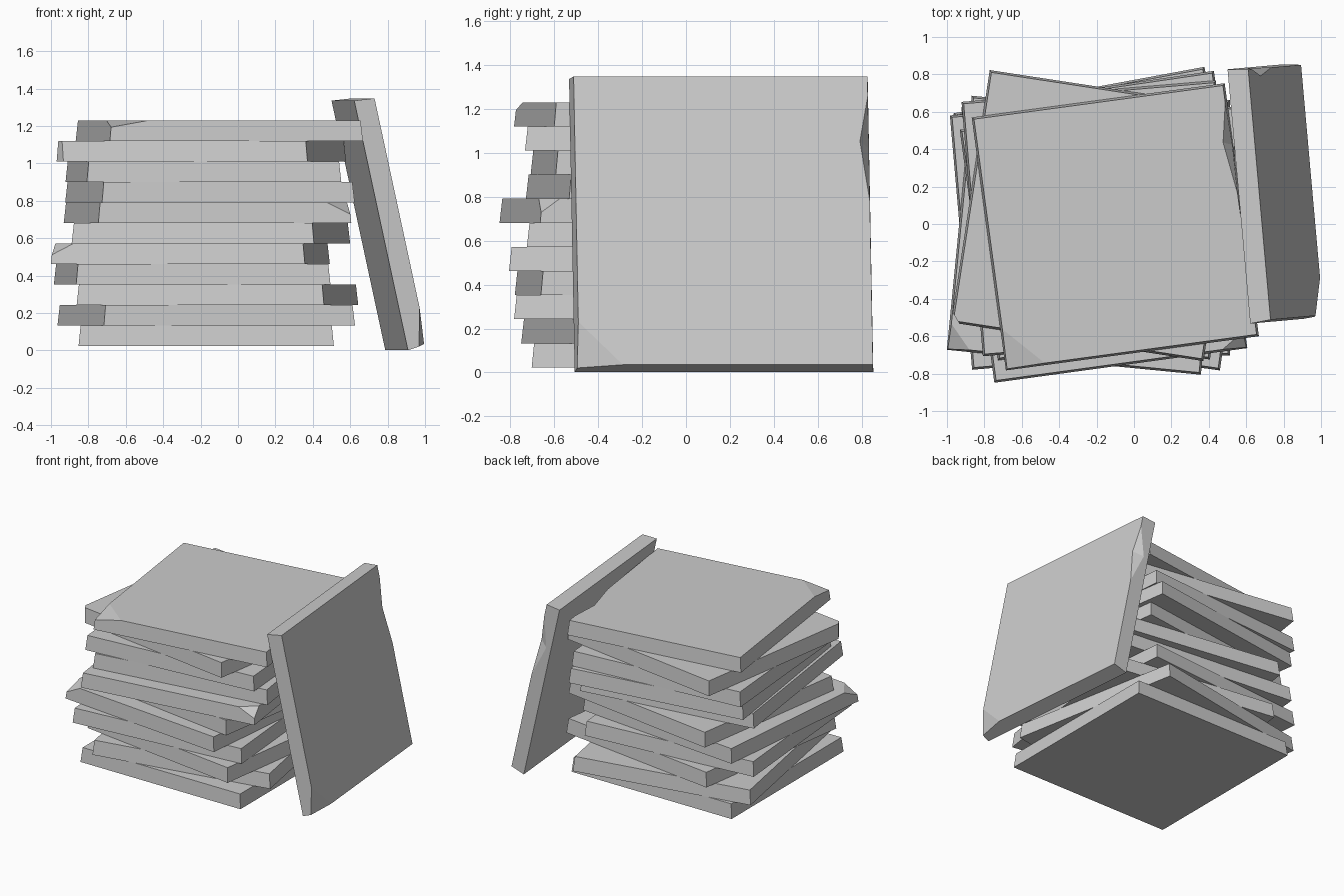
import bpy, bmesh
from math import radians
from mathutils import Matrix, Vector

if "Cube" in bpy.data.objects:
    bpy.data.objects.remove(bpy.data.objects["Cube"])

T = 0.11  # slab thickness


def slab(name, matrix, size=1.365, cuts=(), dent=False):
    """Slightly tapered square slab; cuts = (sx, sy, along_x, along_y, down) corner chips."""
    b, h = size / 2, T / 2
    t = b - 0.011
    bm = bmesh.new()
    low = [bm.verts.new((x * b, y * b, -h)) for x, y in ((-1, -1), (1, -1), (1, 1), (-1, 1))]
    top = [bm.verts.new((x * t, y * t, h)) for x, y in ((-1, -1), (1, -1), (1, 1), (-1, 1))]
    bm.faces.new(low[::-1])
    for i in (0, 2, 3):
        j = (i + 1) % 4
        bm.faces.new((low[i], low[j], top[j], top[i]))
    if dent:
        # broken notch along the +x top edge
        p, q = bm.verts.new((t, 0.09, h)), bm.verts.new((t, 0.58, h))
        m = bm.verts.new((t - 0.04, 0.37, h))
        d = bm.verts.new((t + 0.007, 0.35, h - 0.07))
        bm.faces.new((low[1], low[2], top[2], q, d, p, top[1]))
        bm.faces.new((top[0], top[1], p, m, q, top[2], top[3]))
        bm.faces.new((p, d, m))
        bm.faces.new((d, q, m))
    else:
        bm.faces.new((low[1], low[2], top[2], top[1]))
        bm.faces.new(top)
    # chipped corners
    for sx, sy, ax, ay, down in cuts:
        c = Vector((sx * t, sy * t, h))
        n = Vector((sx / ax, sy / ay, 1 / down if down else 0)).normalized()
        r = bmesh.ops.bisect_plane(bm, geom=bm.verts[:] + bm.edges[:] + bm.faces[:],
                                   plane_co=c - Vector((sx * ax, 0, 0)),
                                   plane_no=n, clear_outer=True)
        rim = [e for e in r["geom_cut"] if isinstance(e, bmesh.types.BMEdge)]
        bmesh.ops.edgeloop_fill(bm, edges=rim)
    bmesh.ops.recalc_face_normals(bm, faces=bm.faces[:])
    me = bpy.data.meshes.new(name)
    bm.to_mesh(me)
    bm.free()
    ob = bpy.data.objects.new(name, me)
    ob.matrix_world = matrix
    bpy.context.collection.objects.link(ob)


# stacked slabs, bottom to top: x, y, turn, size, chips, dent
stack = [
    (-0.17, -0.02, 0.0, 1.365, (), False),
    (-0.17, 0.045, 10.5, 1.365, (), False),
    (-0.11, -0.03, -7.9, 1.335, (), False),
    (-0.245, -0.04, 5.0, 1.365, (), False),
    (-0.255, -0.06, -5.6, 1.365, ((-1, -1, 0.11, 0.13, 0.055),), False),
    (-0.145, 0.02, -8.5, 1.31, (), False),
    (-0.163, -0.08, 7.8, 1.365, ((1, -1, 0.12, 0.08, 0.055),), False),
    (-0.15, 0.045, 8.3, 1.365, (), False),
    (-0.185, 0.03, 4.8, 1.365, (), False),
    (-0.2, 0.045, -8.7, 1.365, ((-1, -1, 0.025, 0.03, 0),), False),
    (-0.10, -0.015, 7.7, 1.365, ((-1, -1, 0.2, 0.21, 0.035),), True),
]
for i, (x, y, turn, size, cuts, dent) in enumerate(stack):
    m = Matrix.Translation((x, y, 0.078 + i * 0.1097)) @ Matrix.Rotation(radians(turn), 4, 'Z')
    slab(f"stacked_slab_{i + 1}", m, size, cuts, dent)

# slab leaning against the right side
lean = (Matrix.Translation((0.758, 0.165, 0.68))
        @ Matrix.Rotation(radians(5.1), 4, 'Z')
        @ Matrix.Rotation(radians(90 - 12.2), 4, 'Y')
        @ Matrix.Rotation(radians(90), 4, 'Z'))
slab("leaning_slab", lean, 1.365, ((-1, -1, 0.2, 0.2, 0.045),), True)
